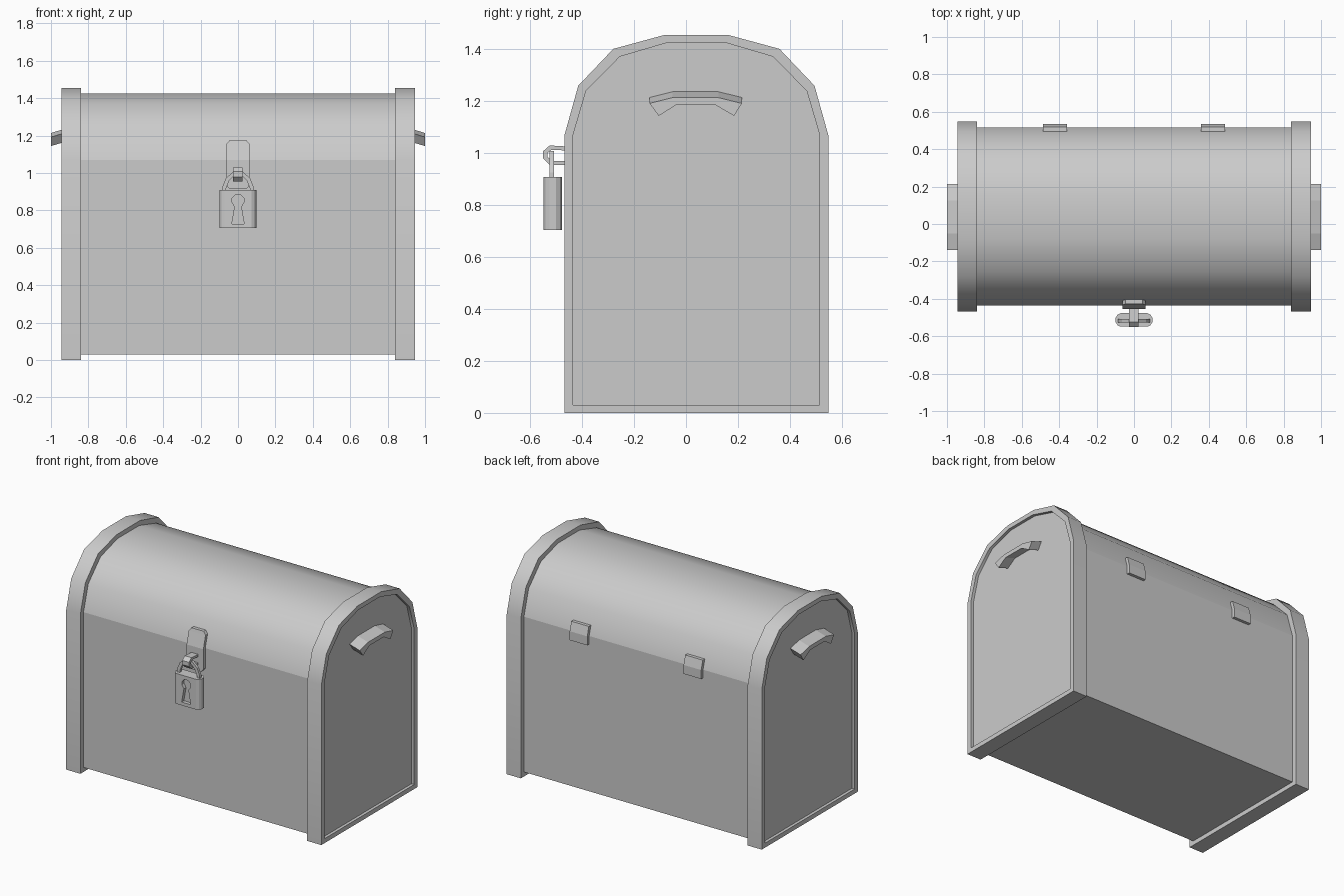
import bpy, bmesh, math

if "Cube" in bpy.data.objects:
    bpy.data.objects.remove(bpy.data.objects["Cube"])

grey = bpy.data.materials.new("plain grey")
grey.diffuse_color = (0.6, 0.6, 0.6, 1)
grey.use_nodes = True
grey.node_tree.nodes["Principled BSDF"].inputs["Base Color"].default_value = grey.diffuse_color


def loft(name, loops, smooth=None):
    """Skin matching closed loops of 3D points and cap both ends."""
    bm = bmesh.new()
    rings = [[bm.verts.new(p) for p in loop] for loop in loops]
    n = len(rings[0])
    for a, b in zip(rings, rings[1:]):
        for i in range(n):
            j = (i + 1) % n
            bm.faces.new((a[i], a[j], b[j], b[i]))
    bm.faces.new(rings[0][::-1])
    bm.faces.new(rings[-1])
    bmesh.ops.recalc_face_normals(bm, faces=bm.faces)
    me = bpy.data.meshes.new(name)
    bm.to_mesh(me)
    bm.free()
    me.materials.append(grey)
    ob = bpy.data.objects.new(name, me)
    bpy.context.collection.objects.link(ob)
    if smooth:
        bpy.ops.object.select_all(action='DESELECT')
        ob.select_set(True)
        bpy.context.view_layer.objects.active = ob
        bpy.ops.object.shade_smooth_by_angle(angle=math.radians(smooth))
    return ob


def along_x(pts, x, dz=0):
    return [(x, y, z + dz) for y, z in pts]


def along_y(pts, y):
    return [(x, y, z) for x, z in pts]


def mirrored(half, centre=0):
    """Complete a symmetric outline from its left half."""
    return half + [(2 * centre - a, b) for a, b in reversed(half)]


C = 0.04  # the chest's centre line in y
outer = mirrored([(-0.468, 0), (-0.468, 1.07), (-0.415, 1.26), (-0.28, 1.402), (-0.085, 1.455)], C)
inner = mirrored([(-0.435, 0.03), (-0.435, 1.07), (-0.385, 1.24), (-0.255, 1.372), (-0.075, 1.425)], C)

# body box and domed lid
loft("body", [along_x([inner[0], inner[1], inner[-2], inner[-1]], x) for x in (-0.86, 0.86)])
loft("lid", [along_x(inner[1:-1], x) for x in (-0.86, 0.86)], 35)

# handle outline, an arched grip
grip = mirrored([(-0.105, 1.143), (-0.14, 1.192), (-0.052, 1.214)], C)
grip += [(0.115, 1.186), (-0.035, 1.186)]
grip = [(-0.14, 1.192), (-0.052, 1.214), (0.125, 1.214), (0.215, 1.192),
        (0.185, 1.144), (0.113, 1.186), (-0.038, 1.186), (-0.105, 1.144)]

for side, s in (("left", -1), ("right", 1)):
    # thick end band with recessed end panel
    loft(side + "_end_band", [along_x(outer, s * 0.84), along_x(outer, s * 0.945),
                              along_x(inner, s * 0.945), along_x(inner, s * 0.925)], 35)
    # handle sloping down outwards
    loft(side + "_handle", [along_x(grip, s * 0.915, 0.026), along_x(grip, s * 1.0)])
    # hinge bent over the lid seam at the back
    hinge = [(0.505, 1.015), (0.535, 1.015), (0.535, 1.075), (0.518, 1.135), (0.49, 1.135), (0.505, 1.075)]
    cx = s * 0.422
    loft(side + "_hinge", [along_x(hinge, cx - 0.065), along_x(hinge, cx + 0.065)])

# hasp plate that follows the front of the lid
stations = [(0.915, 0.045, -0.455), (0.935, 0.062, -0.455), (1.07, 0.062, -0.455),
            (1.155, 0.062, -0.432), (1.175, 0.045, -0.427)]
loft("hasp", [[(-w, y, z), (w, y, z), (w, y + 0.03, z), (-w, y + 0.03, z)] for z, w, y in stations])

# staple loop
staple = [(-0.44, 1.025), (-0.525, 1.03), (-0.55, 1.008), (-0.55, 0.98), (-0.525, 0.955), (-0.44, 0.955),
          (-0.44, 0.97), (-0.518, 0.97), (-0.533, 0.986), (-0.533, 1.002), (-0.518, 1.013), (-0.44, 1.01)]
loft("staple", [along_x(staple, -0.027), along_x(staple, 0.023)])

# padlock shackle
arch_out = mirrored([(-0.085, 0.89), (-0.084, 0.925), (-0.065, 0.972), (-0.025, 1.008)])
arch_in = mirrored([(-0.064, 0.89), (-0.063, 0.92), (-0.047, 0.96), (-0.018, 0.988)])
shackle = arch_out + arch_in[::-1]
loft("shackle", [along_y(shackle, -0.526), along_y(shackle, -0.508)])

# padlock case with rounded edges
half = mirrored([(-0.036, 0.072), (-0.028, 0.088), (-0.012, 0.098)])
case = [(x, y - 0.513) for y, x in half] + [(-x, y - 0.513) for y, x in reversed(half)]
lock = loft("padlock", [[(x, y, z) for x, y in case] for z in (0.705, 0.908)])

# keyhole cut into the padlock front
key = mirrored([(-0.033, 0.727), (-0.017, 0.82), (-0.031, 0.842), (-0.031, 0.865), (-0.013, 0.884)])
cutter = loft("keyhole_cutter", [along_y(key, -0.6), along_y(key, -0.525)])
cutter.hide_render = True
mod = lock.modifiers.new("keyhole", 'BOOLEAN')
mod.operation = 'DIFFERENCE'
mod.solver = 'EXACT'
mod.object = cutter
bpy.context.view_layer.objects.active = lock
bpy.ops.object.modifier_apply(modifier=mod.name)
bpy.data.objects.remove(cutter)
